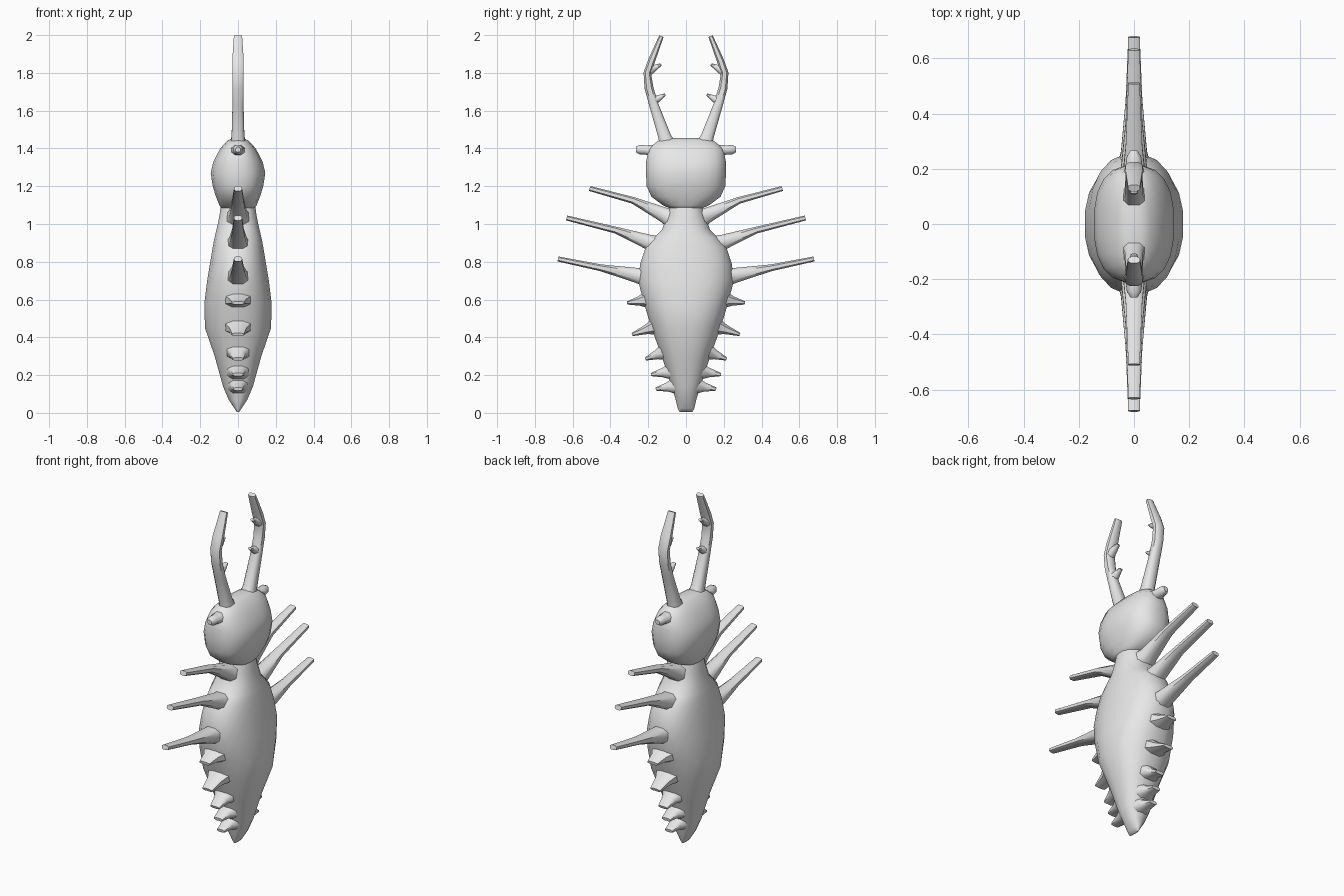
import bpy, bmesh, math
from mathutils import Vector

shell = bpy.data.materials.new("shell grey")
shell.diffuse_color = (0.8, 0.8, 0.8, 1)


def sweep(name, path, sides=8, power=2.0, side=1, angle=50):
    """Closed tube along (y, z, half width in x, half depth) stations."""
    bm = bmesh.new()
    rings = []
    pts = [Vector((0, p[0] * side, p[1])) for p in path]
    for i, (p, st) in enumerate(zip(pts, path)):
        a, b = pts[max(i - 1, 0)], pts[min(i + 1, len(pts) - 1)]
        t = (b - a).normalized()
        n = Vector((0, t.z, -t.y))
        ring = []
        for k in range(sides):
            ang = 2 * math.pi * (k + 0.5) / sides
            c, s = math.cos(ang), math.sin(ang)
            u = math.copysign(abs(c) ** (2 / power), c)
            v = math.copysign(abs(s) ** (2 / power), s)
            ring.append(bm.verts.new(p + Vector((st[2] * u, 0, 0)) + n * st[3] * v))
        rings.append(ring)
    for r, q in zip(rings, rings[1:]):
        for k in range(sides):
            j = (k + 1) % sides
            bm.faces.new((r[k], r[j], q[j], q[k]))
    bm.faces.new(rings[0])
    bm.faces.new(rings[-1])
    bmesh.ops.recalc_face_normals(bm, faces=bm.faces)
    me = bpy.data.meshes.new(name)
    bm.to_mesh(me)
    bm.free()
    me.materials.append(shell)
    ob = bpy.data.objects.new(name, me)
    bpy.context.collection.objects.link(ob)
    bpy.ops.object.select_all(action='DESELECT')
    ob.select_set(True)
    bpy.context.view_layer.objects.active = ob
    bpy.ops.object.shade_smooth_by_angle(angle=math.radians(angle))
    return ob


# Abdomen and thorax, tapering to a thin tail
sweep("abdomen", [
    (0, 0.005, 0.006, 0.035), (0, 0.025, 0.02, 0.045), (0, 0.07, 0.05, 0.055),
    (0, 0.14, 0.08, 0.078), (0, 0.30, 0.125, 0.13), (0, 0.45, 0.177, 0.185),
    (0, 0.58, 0.18, 0.225), (0, 0.70, 0.165, 0.256), (0, 0.79, 0.15, 0.245),
    (0, 0.88, 0.135, 0.215), (0, 0.93, 0.125, 0.17), (0, 0.97, 0.115, 0.128),
    (0, 1.04, 0.10, 0.105), (0, 1.09, 0.093, 0.09), (0, 1.14, 0.08, 0.08)],
    sides=20, power=2.3, angle=60)

# Rounded boxy head
sweep("head", [
    (0, 1.075, 0.085, 0.07), (0, 1.10, 0.10, 0.125), (0, 1.145, 0.118, 0.185),
    (0, 1.20, 0.135, 0.21), (0, 1.27, 0.146, 0.214), (0, 1.33, 0.132, 0.213),
    (0, 1.40, 0.095, 0.20), (0, 1.44, 0.058, 0.15), (0, 1.455, 0.03, 0.08)],
    sides=20, power=2.5, angle=60)

# Legs: root, knee and tip (y, z)
legs = [("front", (0.05, 1.02), (0.12, 1.05), (0.28, 1.125), (0.51, 1.188)),
        ("middle", (0.10, 0.87), (0.20, 0.905), (0.37, 0.967), (0.632, 1.032)),
        ("hind", (0.16, 0.71), (0.26, 0.728), (0.45, 0.768), (0.678, 0.815))]

# Spikes along the lower abdomen: base z, base y, tip (y, z), half width
spikes = [(0.60, 0.20, 0.312, 0.582, 0.042), (0.46, 0.155, 0.285, 0.415, 0.042),
          (0.325, 0.11, 0.215, 0.285, 0.038), (0.22, 0.075, 0.185, 0.203, 0.036),
          (0.145, 0.05, 0.16, 0.126, 0.032)]

for s, tag in ((1, "right"), (-1, "left")):
    for name, root, hip, knee, tip in legs:
        sweep(f"{name}_leg_{tag}", [
            (*root, 0.075, 0.065), (*hip, 0.05, 0.042),
            (*knee, 0.032, 0.019), (*tip, 0.022, 0.014)], power=2.8, side=s)

    for i, (bz, by, ty, tz, w) in enumerate(spikes):
        my, mz = by + (ty - by) * 0.45, bz + (tz - bz) * 0.45
        sweep(f"spike_{i + 1}_{tag}", [
            (by, bz, w * 1.9, 0.05), (my, mz, w * 1.15, 0.026),
            (ty, tz, w * 0.8, 0.009)], power=2.6, side=s)

    # Eye knobs on the head
    sweep(f"eye_{tag}", [
        (0.15, 1.385, 0.05, 0.04), (0.215, 1.392, 0.032, 0.026),
        (0.245, 1.394, 0.028, 0.027), (0.266, 1.394, 0.014, 0.015)], side=s)

    # Curved jaw with two inner teeth
    sweep(f"jaw_{tag}", [
        (0.09, 1.39, 0.05, 0.06), (0.112, 1.46, 0.036, 0.036),
        (0.17, 1.63, 0.031, 0.026), (0.196, 1.72, 0.03, 0.025),
        (0.205, 1.80, 0.032, 0.021), (0.182, 1.865, 0.032, 0.02),
        (0.13, 1.995, 0.023, 0.013)], power=2.8, side=s)
    for i, z in enumerate((1.645, 1.805)):
        y = 0.178 + 0.022 * i
        sweep(f"jaw_tooth_{i + 1}_{tag}", [
            (y, z + 0.005, 0.028, 0.03), (y - 0.035, z + 0.022, 0.021, 0.018),
            (y - 0.068, z + 0.04, 0.012, 0.007)], side=s)
